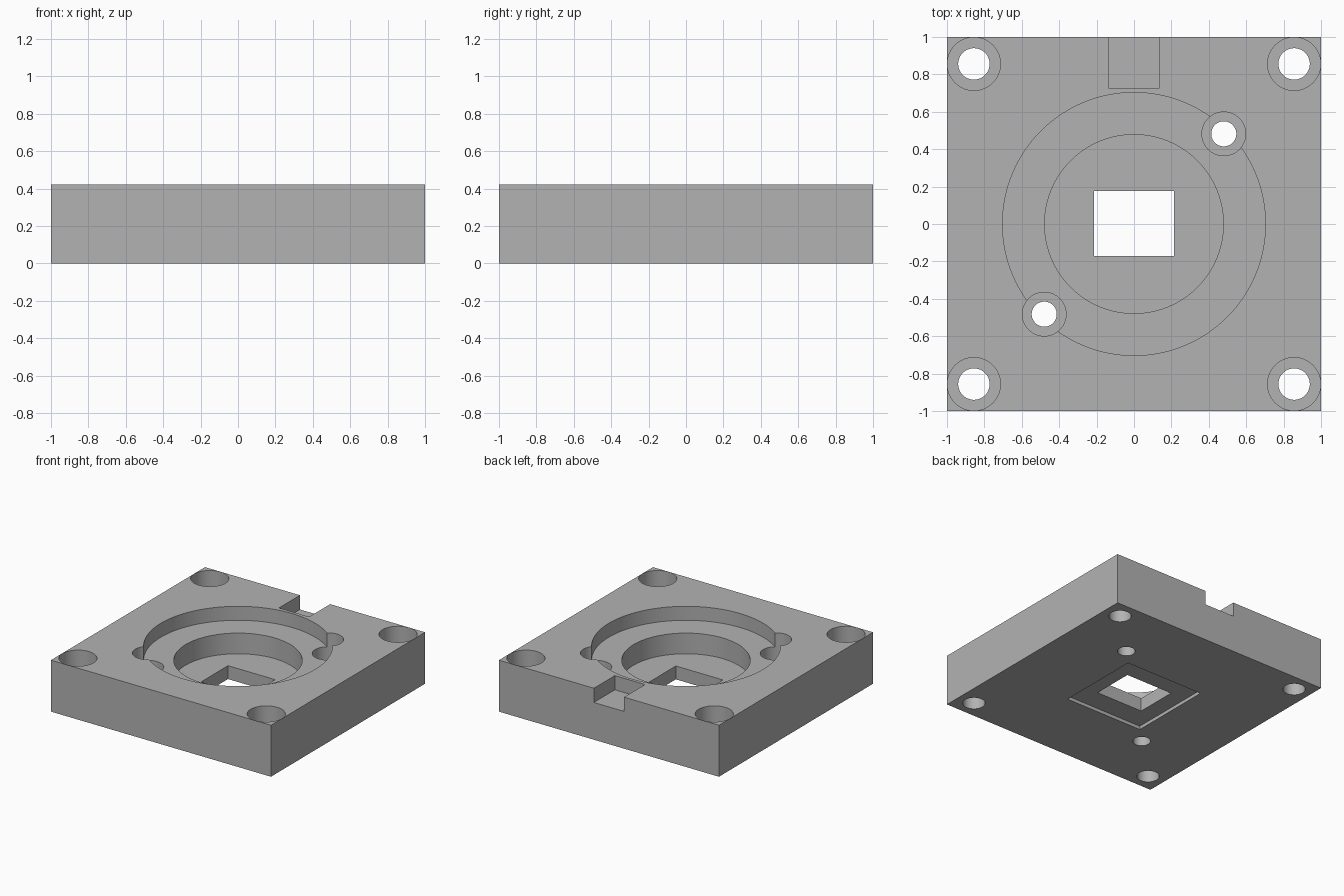
import bpy

HEIGHT = 0.423
LEDGE_Z = 0.308
FLOOR_Z = 0.138
ABOVE = HEIGHT + 0.1
BELOW = -0.1

cube = bpy.data.objects.get("Cube")
if cube:
    bpy.data.objects.remove(cube, do_unlink=True)

grey = bpy.data.materials.new("plain_grey")
grey.use_nodes = True
colour = (0.45, 0.45, 0.45, 1)
grey.diffuse_color = colour
grey.node_tree.nodes["Principled BSDF"].inputs["Base Color"].default_value = colour


def box(name, x0, x1, y0, y1, z0, z1):
    bpy.ops.mesh.primitive_cube_add(
        size=1, location=((x0 + x1) / 2, (y0 + y1) / 2, (z0 + z1) / 2))
    ob = bpy.context.object
    ob.name = name
    ob.scale = (x1 - x0, y1 - y0, z1 - z0)
    bpy.ops.object.transform_apply(location=True, rotation=False, scale=True)
    ob.data.materials.append(grey)
    return ob


def cylinder(name, x, y, radius, z0, z1, sides=64):
    bpy.ops.mesh.primitive_cylinder_add(
        vertices=sides, radius=radius, depth=z1 - z0, location=(x, y, (z0 + z1) / 2))
    ob = bpy.context.object
    ob.name = name
    ob.data.materials.append(grey)
    return ob


def cut(target, cutter):
    cutter.hide_render = True
    mod = target.modifiers.new(cutter.name, 'BOOLEAN')
    mod.operation = 'DIFFERENCE'
    mod.solver = 'EXACT'
    mod.object = cutter
    bpy.context.view_layer.objects.active = target
    bpy.ops.object.modifier_apply(modifier=mod.name)
    bpy.data.objects.remove(cutter, do_unlink=True)


plate = box("mounting_plate", -1, 1, -1, 1, 0, HEIGHT)

# Stepped round recess
cut(plate, cylinder("wide_recess", 0, 0, 0.703, LEDGE_Z, ABOVE, 128))
cut(plate, cylinder("deep_recess", 0, 0, 0.478, FLOOR_Z, ABOVE, 128))

# Rectangular window and the shallow square pocket underneath
cut(plate, box("window", -0.215, 0.213, -0.172, 0.177, BELOW, 0.25))
cut(plate, box("underside_pocket", -0.355, 0.355, -0.355, 0.355, BELOW, 0.028))

# Notch in the back edge
cut(plate, box("back_notch", -0.137, 0.137, 0.728, 1.1, 0.306, ABOVE))

# Counterbored corner holes
for sx in (-1, 1):
    for sy in (-1, 1):
        x, y = 0.856 * sx, 0.856 * sy
        cut(plate, cylinder("corner_counterbore", x, y, 0.142, 0.171, ABOVE))
        cut(plate, cylinder("corner_hole", x, y, 0.084, BELOW, 0.3))

# Counterbored screw holes on the ledge diagonal
for s in (-1, 1):
    cut(plate, cylinder("screw_counterbore", 0.48 * s, 0.482 * s, 0.117, 0.155, ABOVE))
    cut(plate, cylinder("screw_hole", 0.48 * s, 0.482 * s, 0.067, BELOW, 0.25))

# Smooth round walls, sharp edges
bpy.ops.object.select_all(action='DESELECT')
plate.select_set(True)
bpy.context.view_layer.objects.active = plate
bpy.ops.object.shade_smooth_by_angle(angle=0.5)
